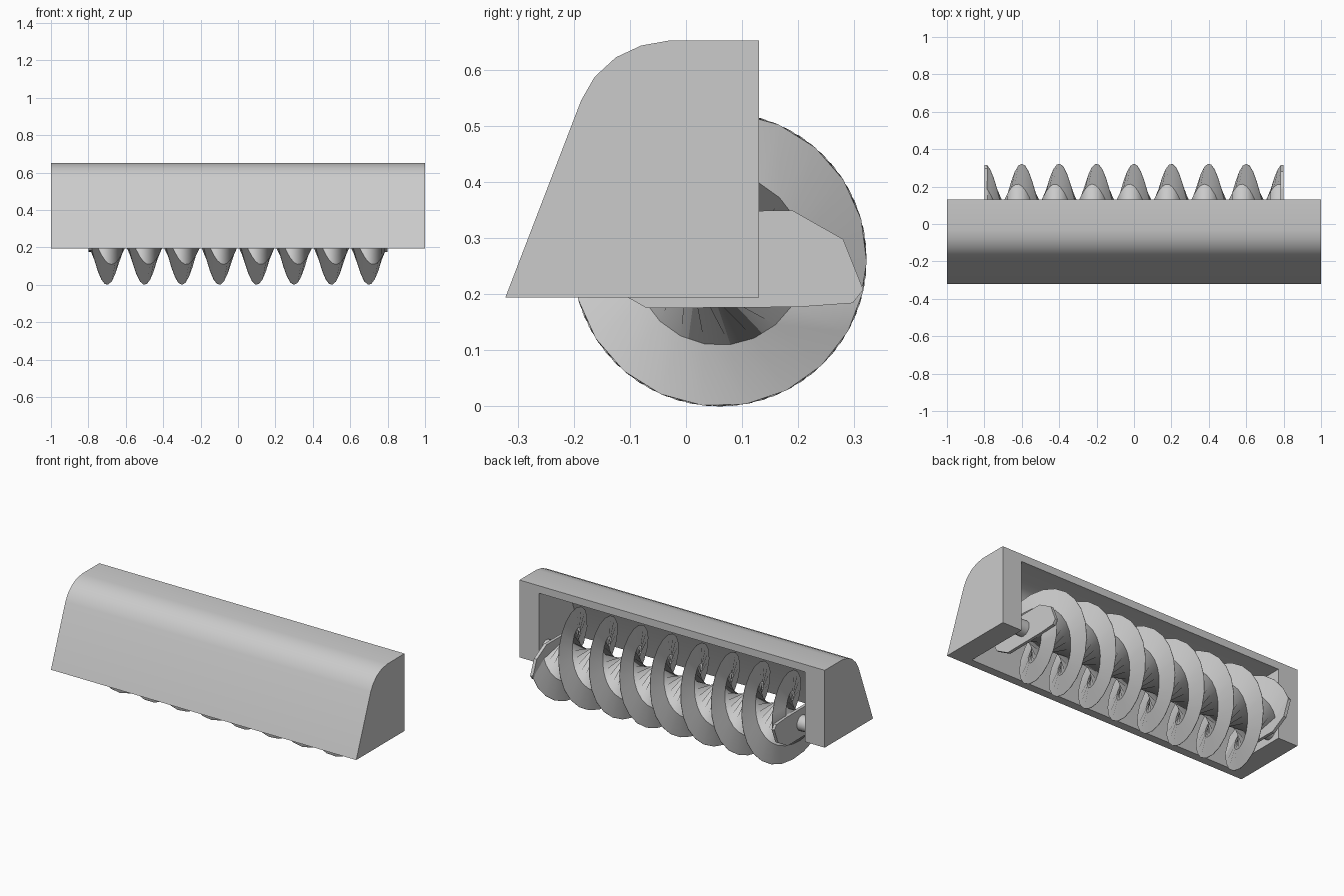
import bpy, bmesh, math

if "Cube" in bpy.data.objects:
    bpy.data.objects.remove(bpy.data.objects["Cube"])

AXIS_Y, AXIS_Z = 0.06, 0.262


def make_object(name, bm):
    bmesh.ops.recalc_face_normals(bm, faces=bm.faces)
    mesh = bpy.data.meshes.new(name)
    bm.to_mesh(mesh)
    bm.free()
    obj = bpy.data.objects.new(name, mesh)
    bpy.context.collection.objects.link(obj)
    return obj


def loft(name, rings):
    """Skin equal-length rings of points and cap both ends."""
    bm = bmesh.new()
    loops = [[bm.verts.new(p) for p in ring] for ring in rings]
    n = len(loops[0])
    for a, b in zip(loops, loops[1:]):
        for i in range(n):
            j = (i + 1) % n
            bm.faces.new((a[i], a[j], b[j], b[i]))
    bm.faces.new(loops[0])
    bm.faces.new(loops[-1])
    return make_object(name, bm)


def prism(name, profile, x0, x1):
    return loft(name, [[(x, y, z) for y, z in profile] for x in (x0, x1)])


def smooth(obj, angle):
    bpy.ops.object.select_all(action='DESELECT')
    obj.select_set(True)
    bpy.context.view_layer.objects.active = obj
    bpy.ops.object.shade_smooth_by_angle(angle=math.radians(angle))


# Housing: sloped front, rounded top, hollow and open to the back and below
outer = [(-0.322, 0.194), (-0.187, 0.545), (-0.163, 0.587), (-0.125, 0.622),
         (-0.08, 0.643), (-0.03, 0.652), (0.13, 0.652), (0.13, 0.194)]
inner = [(-0.308, 0.10), (-0.145, 0.53), (-0.127, 0.56), (-0.10, 0.587),
         (-0.068, 0.602), (-0.03, 0.608), (0.20, 0.608), (0.20, 0.10)]
housing = prism("housing", outer, -1.0, 1.0)
cutter = prism("housing_cutter", inner, -0.872, 0.872)
cutter.hide_render = True
mod = housing.modifiers.new("cavity", 'BOOLEAN')
mod.operation = 'DIFFERENCE'
mod.solver = 'EXACT'
mod.object = cutter
bpy.context.view_layer.objects.active = housing
bpy.ops.object.modifier_apply(modifier=mod.name)
bpy.data.objects.remove(cutter, do_unlink=True)
smooth(housing, 35)

# Auger: slim two-bladed section twisted along the axis
half = [(0.143, 0.055), (0.262, 0.004), (0.262, -0.004), (0.143, -0.055)]
section = half + [(-y, -z) for y, z in half]
STEPS, PITCH, END = 84, 0.4, 0.787
rings = []
for s in range(STEPS + 1):
    x = -END + 2 * END * s / STEPS
    a = math.tau * x / PITCH
    c, d = math.cos(a), math.sin(a)
    rings.append([(x, AXIS_Y + y * c - z * d, AXIS_Z + y * d + z * c) for y, z in section])
auger = loft("auger", rings)
smooth(auger, 30)

# End plates of the auger and stub axles joining it to the housing
plate = [(0.13, 0.087), (0.22, 0.036), (0.256, -0.054), (0.237, -0.078), (0.14, -0.085)]
plate += [(-y, -z) for y, z in plate]
for side, word in ((-1, "left"), (1, "right")):
    prism(word + "_end_plate", [(AXIS_Y + y, AXIS_Z + side * z) for y, z in plate],
          side * 0.782, side * 0.8)
    bpy.ops.mesh.primitive_cylinder_add(vertices=16, radius=0.045, depth=0.1,
                                        location=(side * 0.84, AXIS_Y, AXIS_Z),
                                        rotation=(0, math.pi / 2, 0))
    axle = bpy.context.object
    axle.name = word + "_axle"
    smooth(axle, 40)
